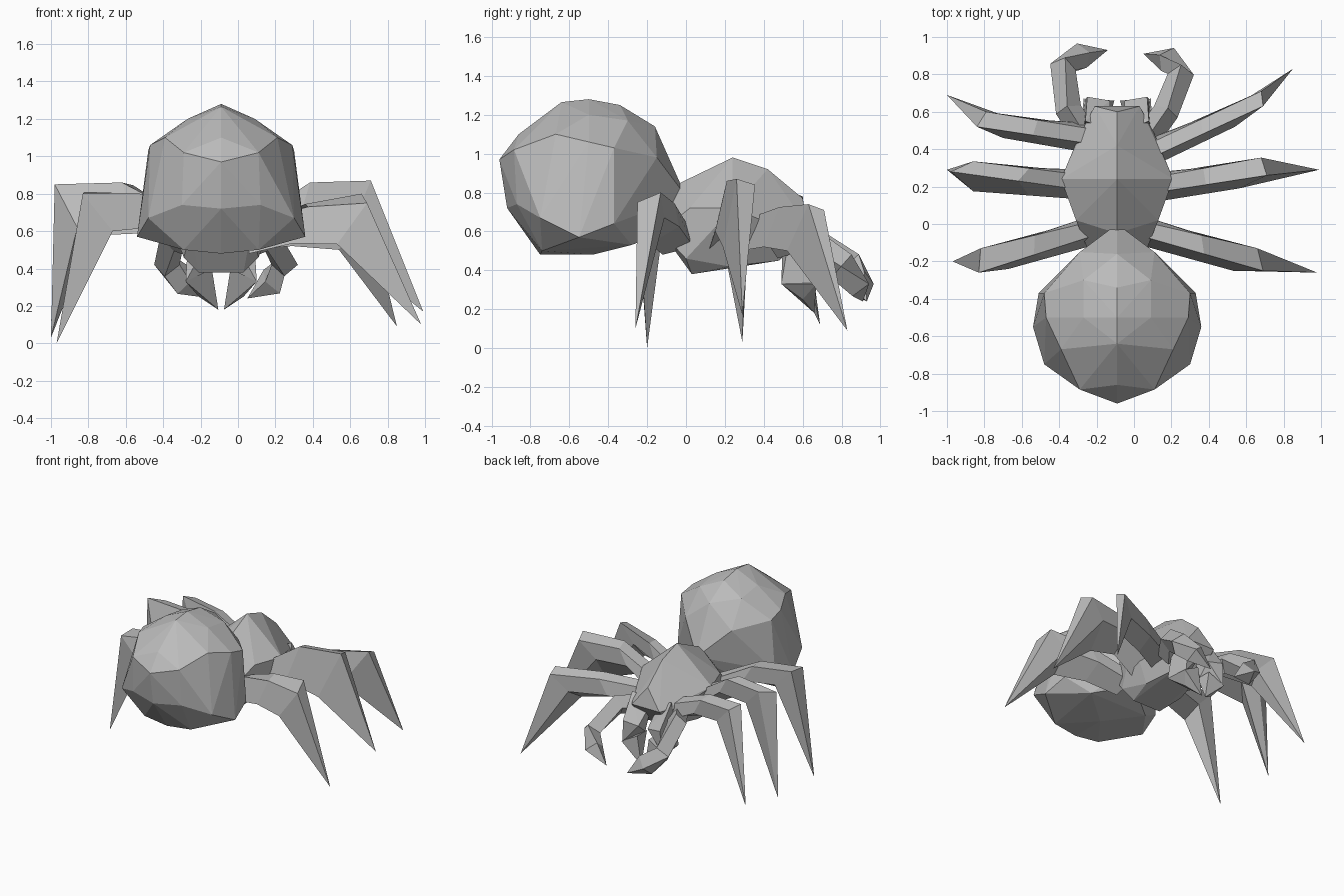
import bpy, bmesh
from mathutils import Vector

cube = bpy.data.objects.get("Cube")
if cube:
    bpy.data.objects.remove(cube)

AXIS = -0.09  # x position of the body's mirror plane
UP = Vector((0, 0, 1))

grey = bpy.data.materials.new("plain grey")
grey.use_nodes = True
grey.diffuse_color = (0.5, 0.5, 0.5, 1)
grey.node_tree.nodes["Principled BSDF"].inputs["Base Color"].default_value = (0.5, 0.5, 0.5, 1)


def finish(name, bm):
    bmesh.ops.recalc_face_normals(bm, faces=bm.faces[:])
    mesh = bpy.data.meshes.new(name)
    bm.to_mesh(mesh)
    bm.free()
    mesh.materials.append(grey)
    obj = bpy.data.objects.new(name, mesh)
    bpy.context.collection.objects.link(obj)


def hull(name, points, sides=(1, -1)):
    """Faceted convex part from half outline points, placed on the given sides."""
    bm = bmesh.new()
    for s in sides:
        for x, y, z in points:
            if x or s == sides[0]:
                bm.verts.new((AXIS + s * x, y, z))
    bmesh.ops.convex_hull(bm, input=bm.verts[:])
    loose = [v for v in bm.verts if not v.link_faces]
    bmesh.ops.delete(bm, geom=loose, context='VERTS')
    bmesh.ops.dissolve_limit(bm, angle_limit=0.03, verts=bm.verts[:], edges=bm.edges[:])
    finish(name, bm)


def spike(name, rings, tip):
    """Loft through equal rings and close to a point."""
    bm = bmesh.new()
    loops = [[bm.verts.new(p) for p in ring] for ring in rings]
    end = bm.verts.new(tip)
    n = len(loops[0])
    bm.faces.new(loops[0])
    for i in range(n):
        j = (i + 1) % n
        for a, b in zip(loops, loops[1:]):
            bm.faces.new((a[i], a[j], b[j], b[i]))
        bm.faces.new((loops[-1][i], loops[-1][j], end))
    finish(name, bm)


# Abdomen, back to waist
hull("abdomen", [
    (0, -.96, .97), (.20, -.885, 1.02), (0, -.86, 1.1), (0, -.64, 1.265),
    (0, -.5, 1.28), (0, -.34, 1.25), (.18, -.5, 1.2), (.18, -.3, 1.17),
    (.30, -.67, 1.1), (.38, -.5, 1.06), (.39, -.37, 1.03), (0, -.16, 1.14),
    (.2, -.15, .98), (0, -.09, .92), (0, 0, .78), (0, -.92, .72),
    (.21, -.87, .74), (.39, -.75, .67), (.45, -.55, .57), (.42, -.37, .64),
    (.2, -.74, .5), (0, -.75, .48), (0, -.48, .48), (.25, -.28, .53),
    (0, -.1, .6)])

# Thorax and head
hull("thorax", [
    (0, .24, .98), (0, .42, .92), (0, .6, .77), (.3, .24, .72),
    (.22, .02, .72), (.16, -.13, .6), (0, -.05, .84), (.2, .48, .62),
    (.12, .63, .62), (.2, 0, .46), (.12, .03, .38), (.16, .22, .42),
    (.1, .48, .45)])

# Jaws with fangs
for side, label in ((1, "left"), (-1, "right")):
    hull(label + "_jaw", [
        (.03, .5, .62), (.17, .55, .68), (.16, .68, .5), (.04, .66, .48),
        (.19, .49, .33), (.17, .67, .33), (.05, .56, .4)], sides=(side,))
    hull(label + "_fang", [
        (.05, .54, .4), (.05, .66, .4), (.19, .49, .33), (.18, .67, .33),
        (.12, .6, .25), (.015, .66, .18)], sides=(side,))


def leg(name, base, lift, front, ridge, keel, tip):
    """Four-edged leg: lifted thigh, slanted knee, pointed shin."""
    base, front, ridge, keel = map(Vector, (base, front, ridge, keel))
    inward = base - front
    inward.z = 0
    under = front + inward.normalized() * .13 - UP * .13
    knee = [front, ridge, keel, under]
    root = [base + Vector((0, y, z)) for y, z in ((.05, .05), (-.03, .07), (-.08, -.1), (.08, -.06))]
    mid = [a.lerp(b, .5) + UP * lift for a, b in zip(root, knee)]
    spike(name, (root, mid, knee), tip)


leg("left_front_leg", (.04, .36, .6), .02,
    (.68, .71, .71), (.69, .63, .74), (.54, .52, .5), (.85, .83, .09))
leg("left_middle_leg", (.06, .19, .58), .1,
    (.68, .355, .84), (.71, .26, .87), (.56, .19, .52), (.99, .29, .17))
leg("left_rear_leg", (.06, -.04, .58), .03,
    (.66, -.13, .8), (.69, -.25, .75), (.53, -.25, .53), (.98, -.26, .1))
leg("right_front_leg", (-.24, .46, .6), .05,
    (-.79, .6, .78), (-.84, .52, .81), (-.7, .46, .58), (-1, .69, .12))
leg("right_middle_leg", (-.26, .21, .6), .1,
    (-.86, .335, .84), (-.98, .28, .85), (-.86, .175, .62), (-1, .29, .03))
leg("right_rear_leg", (-.24, -.04, .6), .07,
    (-.82, -.13, .81), (-.83, -.26, .8), (-.67, -.24, .6), (-.97, -.2, 0))


def feeler(name, path, tip):
    """Four-sided curved feeler that ends in a point."""
    path = [Vector(p) for p in path]
    ends = path + [Vector(tip)]
    rings = []
    for i, p in enumerate(path):
        along = (ends[i + 1] - ends[max(i - 1, 0)]).normalized()
        across = along.cross(UP).normalized()
        high = across.cross(along)
        rings.append([p + across * .07, p + high * .08, p - across * .07, p - high * .08])
    spike(name, rings, tip)


feeler("left_feeler", [(.07, .46, .54), (.17, .6, .57), (.25, .8, .42), (.18, .88, .33)], (.05, .91, .24))
feeler("right_feeler", [(-.25, .46, .54), (-.35, .61, .57), (-.38, .84, .42), (-.28, .9, .33)], (-.14, .93, .24))
